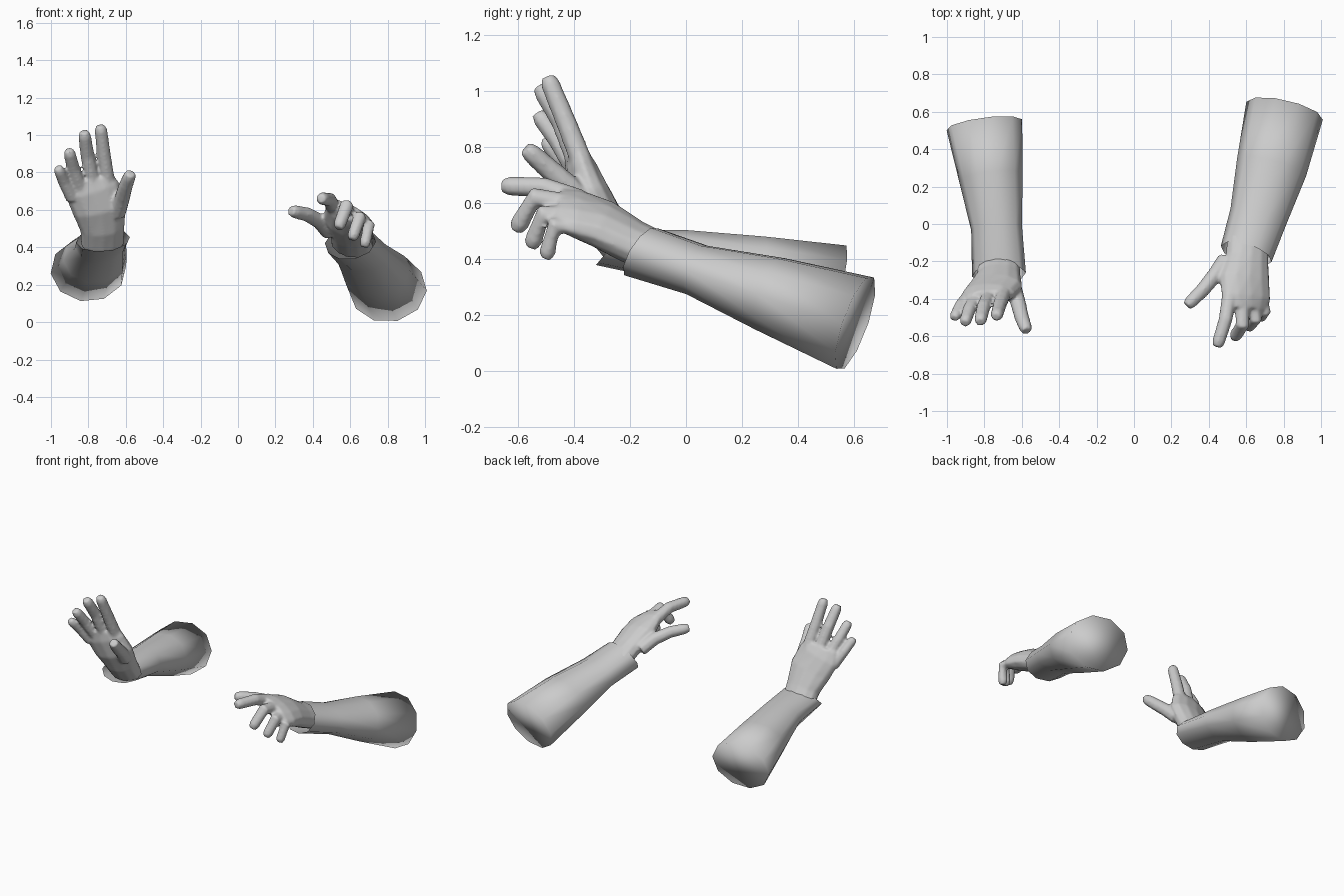
import bpy, bmesh, math
from mathutils import Vector

cube = bpy.data.objects.get("Cube")
if cube:
    bpy.data.objects.remove(cube)


def loft(bm, sections, across_a, across_b, sides=10, lead=None, open_end=False):
    """Sweep an oval through (centre, half width, half thickness) sections."""
    pts = [Vector(s[0]) for s in sections]
    last = len(pts) - 1
    rings = []
    for i, (_, w, t) in enumerate(sections):
        tangent = (pts[min(i + 1, last)] - pts[max(i - 1, 0)]).normalized()
        if lead and i == last:
            tangent = Vector(lead).normalized()
        side = Vector(across_a).lerp(Vector(across_b), i / last)
        side = (side - tangent * side.dot(tangent)).normalized()
        up = tangent.cross(side)
        rings.append([
            bm.verts.new(pts[i] + side * w * math.cos(a) + up * t * math.sin(a))
            for a in (math.tau * k / sides for k in range(sides))])
    faces = [bm.faces.new(rings[0])]
    for low, high in zip(rings, rings[1:]):
        for k in range(sides):
            n = (k + 1) % sides
            faces.append(bm.faces.new((low[k], low[n], high[n], high[k])))
    if not open_end:
        faces.append(bm.faces.new(rings[-1]))
    bmesh.ops.recalc_face_normals(bm, faces=faces)


def finger(bm, path, across, radius):
    """Tapered digit with a blunt rounded tip."""
    pts = [Vector(p) for p in path]
    tip = pts[-1] + (pts[-1] - pts[-2]).normalized() * radius * 0.7
    sections = [(p, radius * (1 - 0.07 * i), radius * (1 - 0.07 * i))
                for i, p in enumerate(pts)]
    sections.append((tip, radius * 0.6, radius * 0.6))
    loft(bm, sections, across, across, 8)


def finish(bm, name):
    mesh = bpy.data.meshes.new(name)
    bm.to_mesh(mesh)
    bm.free()
    for poly in mesh.polygons:
        poly.use_smooth = True
    obj = bpy.data.objects.new(name, mesh)
    bpy.context.collection.objects.link(obj)
    return obj


def sleeve(name, sections, across, lead):
    bm = bmesh.new()
    loft(bm, sections, across, across, 10, lead, True)
    finish(bm, name)


def hand(name, palm, wrist_across, knuckle_across, fingers, thumb):
    bm = bmesh.new()
    loft(bm, palm, wrist_across, knuckle_across, 12)
    for path, radius in zip(fingers, (0.041, 0.041, 0.039, 0.036)):
        finger(bm, path, knuckle_across, radius)
    finger(bm, thumb, wrist_across, 0.046)
    obj = finish(bm, name)
    # Fuse the digits into the palm and soften the joins
    fuse = obj.modifiers.new("fuse", 'REMESH')
    fuse.mode = 'VOXEL'
    fuse.voxel_size = 0.009
    fuse.use_smooth_shade = True
    soften = obj.modifiers.new("soften", 'SMOOTH')
    soften.factor = 0.5
    soften.iterations = 5


# Left arm: reaching forward with curled fingers
sleeve("left_sleeve", [
    ((0.805, 0.605, 0.17), 0.21, 0.18),
    ((0.735, 0.30, 0.275), 0.19, 0.14),
    ((0.665, 0.04, 0.36), 0.155, 0.095),
    ((0.60, -0.16, 0.425), 0.142, 0.103)],
    (1, -0.27, 0), (-0.28, -0.85, 0.52))

hand("left_hand", [
    ((0.61, -0.08, 0.41), 0.115, 0.075),
    ((0.605, -0.19, 0.46), 0.12, 0.075),
    ((0.59, -0.30, 0.525), 0.145, 0.075),
    ((0.60, -0.40, 0.565), 0.145, 0.06),
    ((0.605, -0.46, 0.585), 0.115, 0.04)],
    (1, -0.2, -0.2), (0.83, 0, -0.55),
    [[(0.51, -0.38, 0.61), (0.49, -0.51, 0.655), (0.452, -0.63, 0.66)],
     [(0.58, -0.40, 0.59), (0.58, -0.54, 0.62), (0.545, -0.595, 0.525)],
     [(0.635, -0.39, 0.55), (0.65, -0.51, 0.56), (0.617, -0.545, 0.465)],
     [(0.675, -0.37, 0.51), (0.70, -0.47, 0.52), (0.68, -0.495, 0.425)]],
    [(0.49, -0.19, 0.48), (0.435, -0.27, 0.54),
     (0.37, -0.35, 0.575), (0.305, -0.415, 0.59)])

# Right arm: palm raised to the front with the fingers up
sleeve("right_sleeve", [
    ((-0.80, 0.53, 0.28), 0.205, 0.175),
    ((-0.765, 0.25, 0.345), 0.172, 0.14),
    ((-0.735, -0.02, 0.41), 0.137, 0.095),
    ((-0.722, -0.27, 0.44), 0.145, 0.08)],
    (1, 0.05, 0.12), (0, -0.77, 0.64))

hand("right_hand", [
    ((-0.725, -0.21, 0.41), 0.115, 0.07),
    ((-0.725, -0.275, 0.50), 0.12, 0.075),
    ((-0.74, -0.335, 0.61), 0.148, 0.075),
    ((-0.78, -0.375, 0.71), 0.148, 0.06),
    ((-0.79, -0.395, 0.77), 0.12, 0.04)],
    (1, 0, 0.1), (0.95, 0.05, 0.3),
    [[(-0.695, -0.37, 0.74), (-0.715, -0.425, 0.88), (-0.733, -0.485, 1.025)],
     [(-0.775, -0.385, 0.74), (-0.805, -0.445, 0.89), (-0.82, -0.51, 0.995)],
     [(-0.84, -0.39, 0.71), (-0.88, -0.455, 0.82), (-0.90, -0.515, 0.90)],
     [(-0.885, -0.385, 0.66), (-0.93, -0.44, 0.75), (-0.955, -0.49, 0.81)]],
    [(-0.645, -0.34, 0.58), (-0.62, -0.42, 0.66),
     (-0.60, -0.50, 0.73), (-0.582, -0.55, 0.775)])
